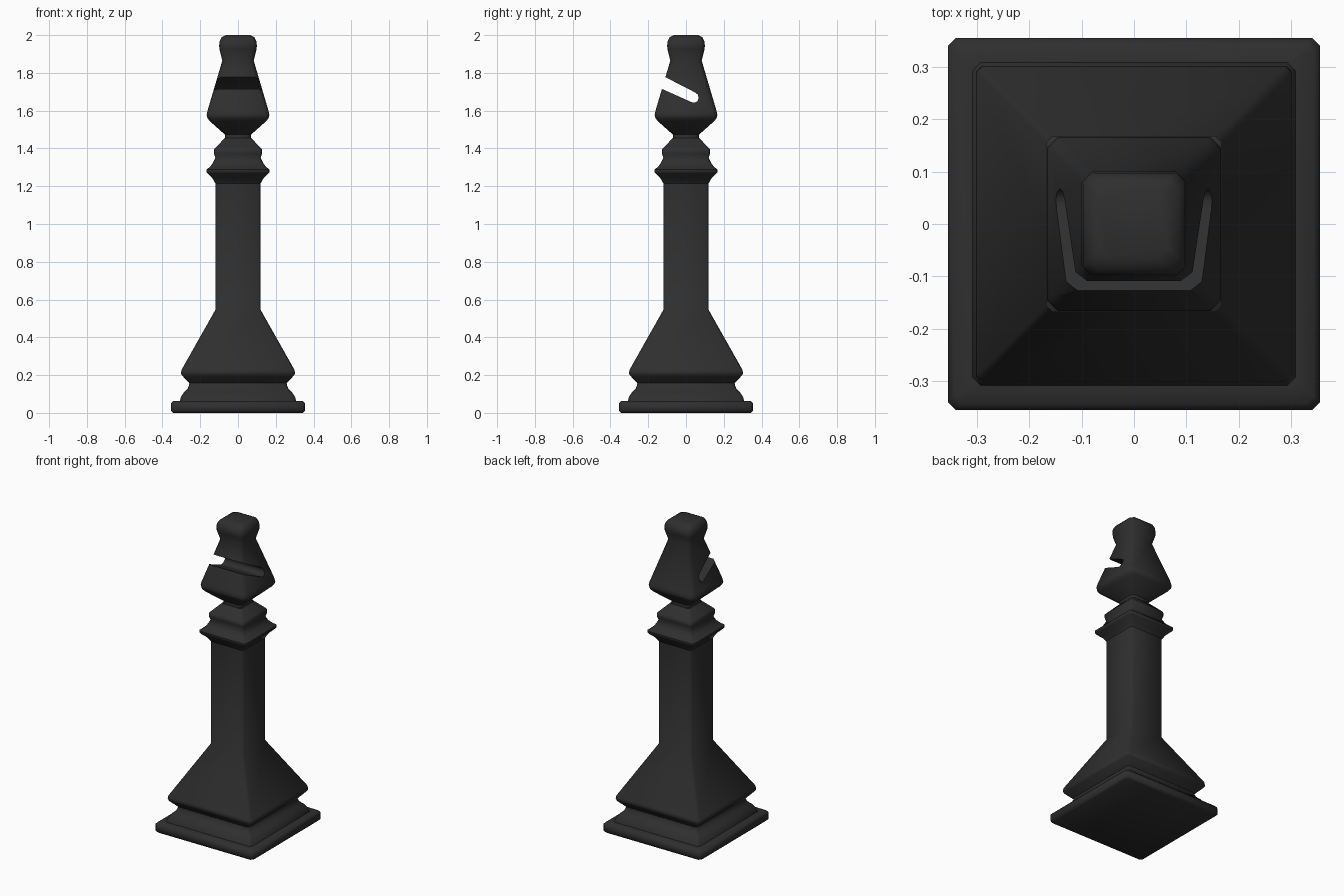
import bpy, bmesh, math

if "Cube" in bpy.data.objects:
    bpy.data.objects.remove(bpy.data.objects["Cube"])

mat = bpy.data.materials.new("charcoal black")
mat.diffuse_color = (0.028, 0.028, 0.028, 1)
mat.use_nodes = True
mat.node_tree.nodes["Principled BSDF"].inputs["Base Color"].default_value = mat.diffuse_color


def finish(obj):
    bpy.ops.object.select_all(action='DESELECT')
    obj.select_set(True)
    bpy.context.view_layer.objects.active = obj
    bpy.ops.object.shade_smooth_by_angle(angle=math.radians(48))


def make_object(name, bm):
    bmesh.ops.recalc_face_normals(bm, faces=bm.faces)
    mesh = bpy.data.meshes.new(name)
    bm.to_mesh(mesh)
    bm.free()
    mesh.materials.append(mat)
    obj = bpy.data.objects.new(name, mesh)
    bpy.context.collection.objects.link(obj)
    return obj


def square_loft(name, profile, chamfer=0.015, cap_bottom=False, cap_top=False):
    """Stack of chamfered squares; profile holds (half width, height)."""
    bm = bmesh.new()
    rings = []
    for w, z in profile:
        c = w - min(chamfer, w * 0.3)
        pts = [(w, -c), (w, c), (c, w), (-c, w), (-w, c), (-w, -c), (-c, -w), (c, -w)]
        rings.append([bm.verts.new((x, y, z)) for x, y in pts])
    for a, b in zip(rings, rings[1:]):
        for i in range(8):
            j = (i + 1) % 8
            bm.faces.new((a[i], a[j], b[j], b[i]))
    if cap_bottom:
        bm.faces.new(rings[0][::-1])
    if cap_top:
        bm.faces.new(rings[-1])
    return make_object(name, bm)


# stepped base
base = square_loft("base", [
    (0.343, 0), (0.355, 0.012), (0.355, 0.05), (0.343, 0.062), (0.308, 0.064),
    (0.302, 0.085), (0.287, 0.108), (0.267, 0.128), (0.26, 0.145), (0.258, 0.157)],
    cap_bottom=True)

# flared foot and square shaft
shaft = square_loft("shaft", [
    (0.258, 0.157), (0.296, 0.198), (0.302, 0.21), (0.299, 0.228), (0.12, 0.545),
    (0.12, 1.215)], 0.012)

# two collar rings
collar = square_loft("collar", [
    (0.12, 1.215), (0.136, 1.243), (0.162, 1.268), (0.168, 1.276), (0.168, 1.288),
    (0.155, 1.297), (0.136, 1.317), (0.12, 1.35), (0.128, 1.374), (0.128, 1.394),
    (0.118, 1.405), (0.07, 1.455)], 0.012)

# mitre-shaped head
head = square_loft("head", [
    (0.07, 1.455), (0.07, 1.474), (0.15, 1.545), (0.163, 1.563), (0.166, 1.578),
    (0.162, 1.598), (0.083, 1.865), (0.098, 1.925), (0.1, 1.945), (0.097, 1.968),
    (0.086, 1.989), (0.065, 2.0)], 0.02, True, True)

# slanted slot with a rounded end, cut from the front
bm = bmesh.new()
outline = [(-0.265, 1.858), (-0.105, 1.775), (0.047, 1.697), (0.062, 1.685),
           (0.067, 1.668), (0.061, 1.65), (0.047, 1.642), (0.03, 1.645),
           (-0.125, 1.714), (-0.285, 1.785)]
face = bm.faces.new([bm.verts.new((-0.3, y, z)) for y, z in outline])
ext = bmesh.ops.extrude_face_region(bm, geom=[face])
bmesh.ops.translate(bm, vec=(0.6, 0, 0),
                    verts=[v for v in ext["geom"] if isinstance(v, bmesh.types.BMVert)])
cutter = make_object("slot_cutter", bm)
cutter.hide_render = True

mod = head.modifiers.new("slot", 'BOOLEAN')
mod.operation = 'DIFFERENCE'
mod.solver = 'EXACT'
mod.object = cutter
bpy.context.view_layer.objects.active = head
bpy.ops.object.modifier_apply(modifier=mod.name)
bpy.data.objects.remove(cutter)

for part in (base, shaft, collar, head):
    finish(part)
